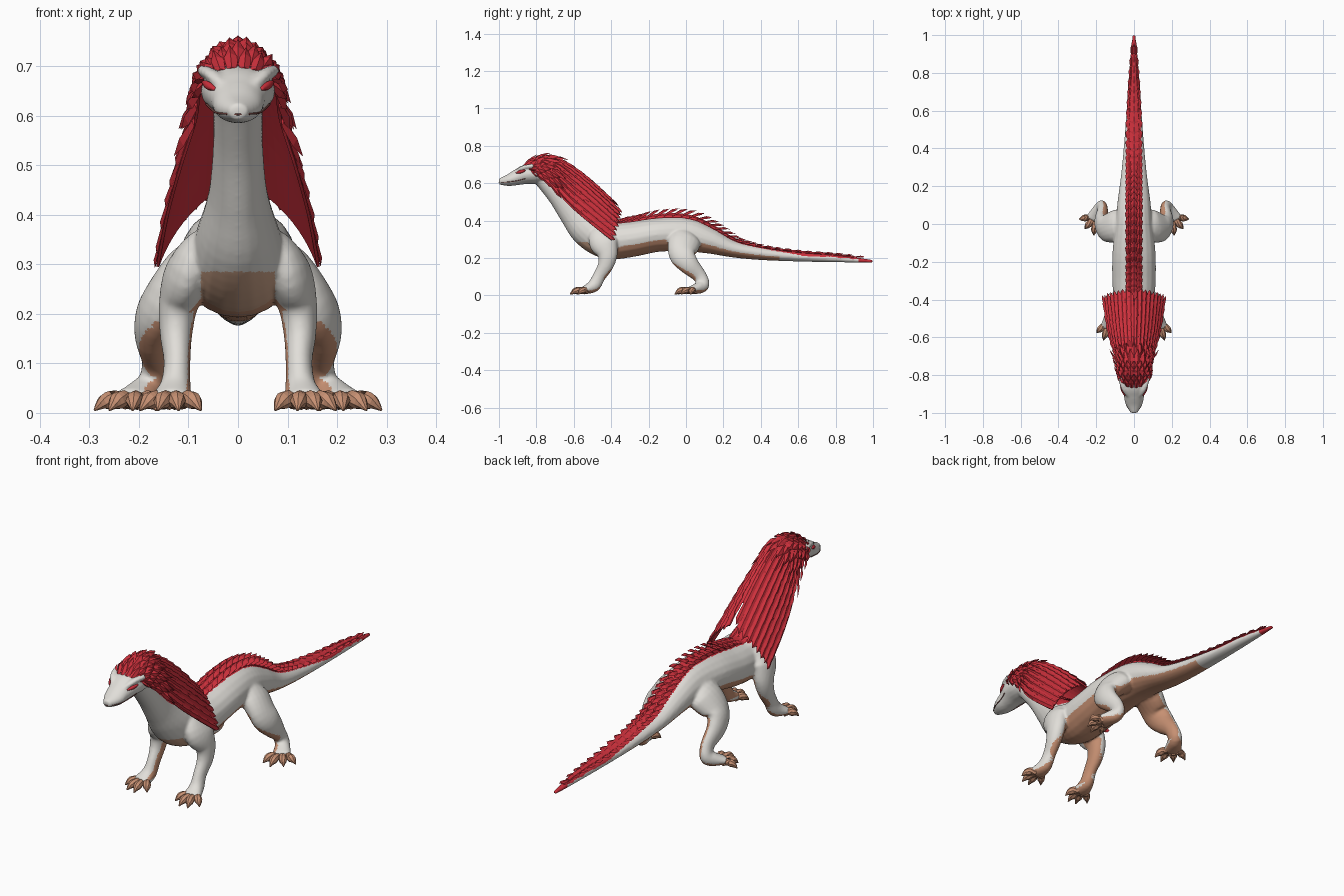
import bpy, bmesh, math, random
from mathutils import Vector

random.seed(4)
cube = bpy.data.objects.get("Cube")
if cube:
    bpy.data.objects.remove(cube)


def material(name, rgb):
    m = bpy.data.materials.new(name)
    m.use_nodes = True
    m.diffuse_color = (*rgb, 1)
    bsdf = next(n for n in m.node_tree.nodes if n.type == 'BSDF_PRINCIPLED')
    bsdf.inputs["Base Color"].default_value = (*rgb, 1)
    bsdf.inputs["Roughness"].default_value = 0.8
    return m


WHITE = material("bone white", (0.75, 0.73, 0.69))
TAN = material("belly tan", (0.57, 0.28, 0.17))
PALE = material("chest tan", (0.61, 0.37, 0.25))
RED = material("feather red", (0.61, 0.03, 0.045))
DARK = material("mouth brown", (0.2, 0.07, 0.06))


def sample(keys, t):
    """Catmull-Rom value of a key list at t in 0..1."""
    t = min(max(t, 0), 1) * (len(keys) - 1)
    i = min(int(t), len(keys) - 2)
    f = t - i
    a, b, c, d = (keys[min(max(j, 0), len(keys) - 1)] for j in range(i - 1, i + 3))
    return [0.5 * (2*q + (r - p)*f + (2*p - 5*q + 4*r - s)*f*f + (3*q - p - 3*r + s)*f**3)
            for p, q, r, s in zip(a, b, c, d)]


def frame(keys, t):
    """Centre, radii, side, up and tangent of a tube."""
    x, y, z, rw, rh = sample(keys, t)
    ahead, behind = sample(keys, t + 0.01), sample(keys, t - 0.01)
    tan = (Vector(ahead[:3]) - Vector(behind[:3])).normalized()
    side = Vector((1, 0, 0))
    side = (side - tan * side.dot(tan)).normalized()
    return Vector((x, y, z)), rw, rh, side, side.cross(tan), tan


def tube(bm, keys, sides=20, steps=5):
    rings = []
    count = (len(keys) - 1) * steps
    for i in range(count + 1):
        c, rw, rh, side, up, _ = frame(keys, i / count)
        angles = [2 * math.pi * k / sides for k in range(sides)]
        rings.append([bm.verts.new(c + side * rw * math.cos(a) + up * rh * math.sin(a)) for a in angles])
    for r, s in zip(rings, rings[1:]):
        for k in range(sides):
            j = (k + 1) % sides
            bm.faces.new((r[k], r[j], s[j], s[k]))
    bm.faces.new(rings[0])
    bm.faces.new(rings[-1])


def mirrored(keys):
    return keys, [(-k[0], *k[1:]) for k in keys]


def feather(bm, base, tip, side, normal, width, thick, shoulder):
    """Ridged scale, widest at the shoulder fraction of its length."""
    mid = base.lerp(tip, shoulder)
    s = side * width / 2
    bl, br, ml, mr, end, ridge, root = (bm.verts.new(p) for p in (
        base - s * 0.75, base + s * 0.75, mid - s, mid + s, tip,
        mid + normal * thick, base + normal * thick * 0.5))
    for f in ((bl, ml, ridge, root), (root, ridge, mr, br), (ml, end, ridge),
              (ridge, end, mr), (bl, br, mr, end, ml), (bl, root, br)):
        bm.faces.new(f)


def finish(name, bm, mats, smooth=False):
    bmesh.ops.recalc_face_normals(bm, faces=bm.faces[:])
    mesh = bpy.data.meshes.new(name)
    bm.to_mesh(mesh)
    bm.free()
    for m in mats:
        mesh.materials.append(m)
    for p in mesh.polygons:
        p.use_smooth = smooth
    ob = bpy.data.objects.new(name, mesh)
    bpy.context.scene.collection.objects.link(ob)
    return ob


# Body volumes, each key: x, y, z, half width, half height
BODY = [(0, -.80, .65, .05, .04), (0, -.75, .605, .05, .048), (0, -.68, .53, .051, .058),
        (0, -.60, .44, .060, .08), (0, -.52, .355, .085, .1), (0, -.42, .295, .105, .1),
        (0, -.30, .3, .115, .096), (0, -.15, .325, .114, .092), (0, 0, .325, .098, .092),
        (0, .12, .295, .087, .072), (0, .25, .25, .07, .047), (0, .4, .225, .055, .036),
        (0, .6, .207, .04, .026), (0, .8, .197, .027, .02), (0, 1, .182, .009, .008)]
HEAD = [(0, -.71, .66, .05, .045), (0, -.79, .652, .074, .054), (0, -.85, .648, .071, .053),
        (0, -.90, .632, .056, .043), (0, -.95, .615, .046, .031), (0, -1.0, .608, .018, .016)]
BROW = [(.024, -.92, .652, .008, .007), (.052, -.875, .682, .014, .011), (.073, -.815, .693, .013, .011)]
FORELEG = [(.06, -.43, .33, .045, .08), (.1, -.44, .285, .047, .08), (.12, -.42, .22, .04, .055),
           (.125, -.43, .16, .033, .042), (.123, -.465, .1, .027, .034),
           (.127, -.495, .05, .032, .034), (.135, -.55, .026, .045, .02)]
HINDLEG = [(.05, 0, .31, .05, .075), (.095, -.01, .285, .055, .088), (.152, -.02, .22, .046, .072),
           (.172, .015, .165, .038, .055), (.166, .075, .1, .028, .037),
           (.178, .085, .05, .032, .036), (.215, .02, .026, .044, .02)]

bm = bmesh.new()
tube(bm, BODY)
tube(bm, HEAD)
for part in (BROW, FORELEG, HINDLEG):
    for keys in mirrored(part):
        tube(bm, keys)
body = finish("body", bm, [WHITE], True)

# Fuse the volumes into one smooth skin
fuse = body.modifiers.new("fuse", 'REMESH')
fuse.mode = 'VOXEL'
fuse.voxel_size = 0.006
relax = body.modifiers.new("relax", 'SMOOTH')
relax.iterations = 5
bpy.context.view_layer.update()
skin = bpy.data.meshes.new_from_object(body.evaluated_get(bpy.context.evaluated_depsgraph_get()))
body.modifiers.clear()
body.data = skin
skin.name = "body"
skin.materials.clear()
for m in (WHITE, TAN, RED, PALE):
    skin.materials.append(m)


def skin_colour(c, n):
    """Red back and nape, tan underside and inner legs, paler chest."""
    inward = -n.x * math.copysign(1, c.x)
    if c.y > .92 or (c.y > -.45 and abs(c.x) < .036 and n.z > .35 and c.z > .17):
        return 2
    if -.75 < c.y < -.4 and c.z > .38 and n.y > .15:
        return 2
    if c.z < .018:
        return 1
    if c.y < -.46 and c.z > .19:
        return 3 if n.z < -.4 and c.z < .285 and abs(c.x) < .075 else 0
    under = n.z < -.42 and c.z < .3 and c.y < .5
    hind = c.y > -.25 and c.y < .16 and inward > .2
    fore = c.y < -.3 and inward > .3 and n.y > -.4
    inner = abs(c.x) > .05 and .04 < c.z < .25 and (hind or fore)
    return 1 if under or inner else 0


for p in skin.polygons:
    p.use_smooth = True
    p.material_index = skin_colour(p.center, p.normal)

# Toes ending in claws
bm = bmesh.new()
FEET = [((.13, -.51), ((.075, -.585), (.12, -.62), (.162, -.615), (.198, -.575))),
        ((.2, .045), ((.165, -.045), (.213, -.06), (.26, -.025), (.29, .025)))]
for (px, py), tips in FEET:
    for tx, ty in tips:
        path = [(px + (tx - px) * f, py + (ty - py) * f, z, r, r) for f, z, r in
                ((.25, .021, .016), (.5, .029, .017), (.72, .024, .018), (.85, .018, .012), (1, .005, .002))]
        for keys in mirrored(path):
            tube(bm, keys, 8, 2)
finish("toes", bm, [TAN])

# Mane surface, each key: crest y, crest z, hem y, hem z, half width, roundness
MANE = [(-.87, .69, -.84, .672, .06, 1), (-.79, .733, -.79, .645, .078, 1),
        (-.71, .738, -.72, .59, .086, .9), (-.6, .685, -.635, .49, .118, .7),
        (-.47, .58, -.52, .39, .145, .6), (-.34, .455, -.38, .28, .165, .5)]


def mane(u, t):
    cy, cz, hy, hz, w, k = sample(MANE, t)
    a = abs(u) * math.pi / 2
    out = abs(u) * (1 - k) + math.sin(a) * k
    drop = abs(u) * (1 - k) + (1 - math.cos(a)) * k
    return Vector((math.copysign(w * out, u), cy + (hy - cy) * drop, cz + (hz - cz) * drop))


def mane_normal(u, t):
    across = mane(u + .03, t) - mane(u - .03, t)
    along = mane(u, t + .02) - mane(u, t - .02)
    return across.normalized(), across.cross(along).normalized()


# Cape lining under the feathers
bm = bmesh.new()
cols, rows = 24, 16
grid = [[bm.verts.new(mane(2 * i / cols - 1, .06 + .9 * j / rows)) for i in range(cols + 1)]
        for j in range(rows + 1)]
for j in range(rows):
    for i in range(cols):
        if j < rows - 2 or i not in (cols // 2 - 1, cols // 2):
            bm.faces.new((grid[j][i], grid[j][i + 1], grid[j + 1][i + 1], grid[j + 1][i]))
lining = finish("mane_lining", bm, [RED])
shell = lining.modifiers.new("thickness", 'SOLIDIFY')
shell.thickness = 0.006
shell.offset = 0

# Cape feathers in long blunt columns, split at the back
bm = bmesh.new()
cols, rows = 18, 7
for i in range(cols):
    u = (2 * i + 1) / cols - 1
    for j in range(rows):
        t = .4 + .48 * j / (rows - 1) - .03 * (i % 2)
        if t > .8 and abs(u) < .08:
            continue
        side, n = mane_normal(u, t)
        tip = mane(u, t + .15 + random.uniform(-.01, .01)) + n * .007
        width = 2.5 * sample(MANE, t)[4] / cols * 1.3
        feather(bm, mane(u, t) + n * .002, tip, side, n, width, .007, .8)
finish("cape_feathers", bm, [RED])

# Loose spiky feathers on the crown
bm = bmesh.new()
rows = 8
for j in range(rows):
    t = .02 + .38 * j / (rows - 1)
    count = 8 + j // 3
    for i in range(count + j % 2):
        u = (2 * i + 1 - j % 2) / count - 1
        side, n = mane_normal(u, t)
        tip = mane(u, t + .15) + n * random.uniform(.014, .024)
        feather(bm, mane(u, t) + n * .002, tip, side, n, 3.6 * sample(MANE, t)[4] / count, .01, .5)
finish("crown_feathers", bm, [RED])

# Raised ridge and spine scales from nape to tail tip
ridge_keys, scales = [], bmesh.new()
rows = 42
for j in range(rows):
    t = .17 + .79 * j / (rows - 1)
    c, rw, rh, side, up, tan = frame(BODY, t)
    torso = max(0, 1 - abs(t - .52) / .27)
    ridge_keys.append((*(c + up * rh * .95), min(.03, rw * .6), .008 + .017 * torso))
    for col in (-1, 0, 1):
        a = col * math.asin(min(.024 / rw, .55))
        n = (up * math.cos(a) + side * math.sin(a) * .6).normalized()
        base = c + side * rw * math.sin(a) + up * (rh * math.cos(a) * .95 + .008 * torso)
        size = (.06 + .035 * torso) * (1 if col == 0 else .85)
        tip = base + (tan + n * (.13 + .33 * torso)).normalized() * size
        tip.y = min(tip.y, 1)
        feather(scales, base, tip, side, n, min(.042, rw * .9), .007 + .008 * torso, .55)
finish("spine_scales", scales, [RED])
bm = bmesh.new()
tube(bm, ridge_keys, 10, 1)
finish("spine_ridge", bm, [RED])

# Eyes and mouth line
for keys, name, mat in (
        ([(.046, -.908, .654, .005, .003), (.06, -.885, .661, .007, .009), (.07, -.86, .668, .004, .004)], "eye", RED),
        ([(0, -1.0, .603, .002, .002), (.022, -.987, .604, .002, .002), (.043, -.95, .606, .002, .002),
          (.053, -.90, .613, .002, .002), (.064, -.86, .624, .002, .002)], "mouth_line", DARK)):
    for label, path in zip(("left", "right"), mirrored(keys)):
        bm = bmesh.new()
        tube(bm, path, 8, 4)
        finish(label + "_" + name, bm, [mat], True)
